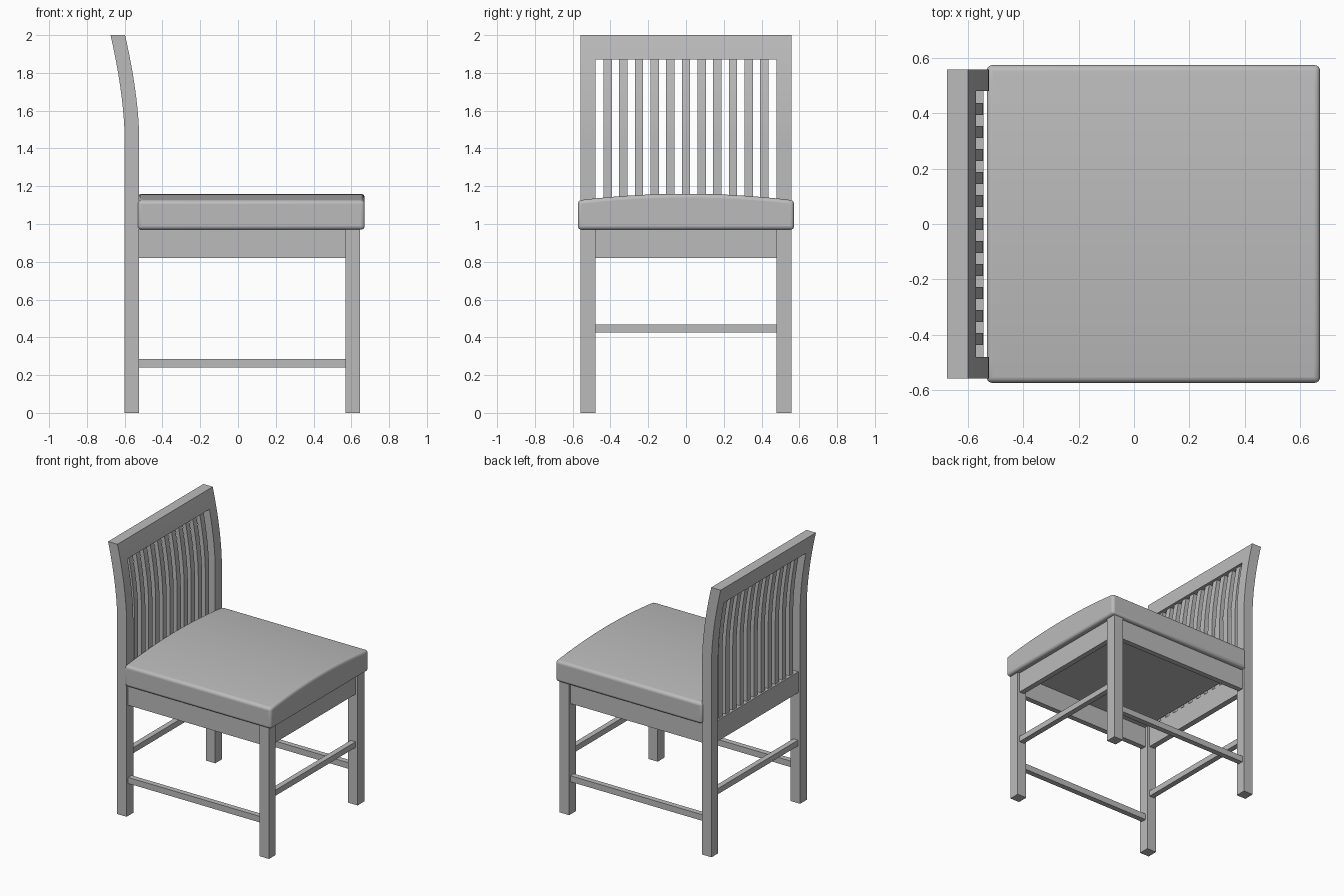
import bpy, bmesh, math

cube = bpy.data.objects.get("Cube")
if cube:
    bpy.data.objects.remove(cube)

grey = bpy.data.materials.new("plain grey")
grey.use_nodes = True
COLOUR = (0.5, 0.5, 0.5, 1)
grey.diffuse_color = COLOUR
grey.node_tree.nodes["Principled BSDF"].inputs["Base Color"].default_value = COLOUR


def finish(name, bm):
    bmesh.ops.recalc_face_normals(bm, faces=bm.faces)
    mesh = bpy.data.meshes.new(name)
    bm.to_mesh(mesh)
    bm.free()
    mesh.materials.append(grey)
    obj = bpy.data.objects.new(name, mesh)
    bpy.context.collection.objects.link(obj)
    return obj


def prism(name, outline, axis, lo, hi):
    """Extrude an outline along x (outline in y, z) or along y (outline in x, z)."""
    bm = bmesh.new()
    place = (lambda a, b: (lo, a, b)) if axis == "x" else (lambda a, b: (a, lo, b))
    face = bm.faces.new([bm.verts.new(place(a, b)) for a, b in outline])
    ext = bmesh.ops.extrude_face_region(bm, geom=[face])
    verts = [v for v in ext["geom"] if isinstance(v, bmesh.types.BMVert)]
    shift = (hi - lo, 0, 0) if axis == "x" else (0, hi - lo, 0)
    bmesh.ops.translate(bm, verts=verts, vec=shift)
    return finish(name, bm)


def box(name, x, y, z):
    return prism(name, [(x[0], z[0]), (x[1], z[0]), (x[1], z[1]), (x[0], z[1])], "y", *y)


def smooth(obj, angle):
    bpy.ops.object.select_all(action="DESELECT")
    obj.select_set(True)
    bpy.context.view_layer.objects.active = obj
    bpy.ops.object.shade_smooth_by_angle(angle=math.radians(angle))


def lean(z):
    """Backward sweep of the backrest at height z."""
    return 0.075 * (max(0, z - 1.45) / 0.55) ** 1.7


def swept(name, x, y, z):
    """Upright member that follows the backrest curve."""
    bends = [1.45 + 0.55 * i / 10 for i in range(11)]
    levels = [z[0]] + [b for b in bends if z[0] < b < z[1]] + [z[1]]
    outline = [(x[1] - lean(h), h) for h in levels]
    outline += [(x[0] - lean(h), h) for h in reversed(levels)]
    smooth(prism(name, outline, "y", *y), 30)


SEAT = 0.975
REAR, FRONT = (-0.6, -0.523), (0.568, 0.645)

# Legs, side aprons and low side stretchers
for side, s in (("left", 1), ("right", -1)):
    leg_y = sorted((s * 0.48, s * 0.558))
    swept("rear_leg_" + side, REAR, leg_y, (0, 2))
    box("front_leg_" + side, FRONT, leg_y, (0, SEAT))
    box("side_apron_" + side, (REAR[1], FRONT[0]), sorted((s * 0.5, s * 0.54)), (0.82, SEAT))
    box("side_stretcher_" + side, (REAR[1], FRONT[0]), sorted((s * 0.5, s * 0.54)), (0.24, 0.285))

# Front and rear aprons with the higher cross stretchers
box("front_apron", (0.588, 0.628), (-0.48, 0.48), (0.82, SEAT))
box("rear_apron", (-0.585, -0.543), (-0.48, 0.48), (0.82, SEAT))
box("front_stretcher", (0.588, 0.628), (-0.48, 0.48), (0.425, 0.467))
box("rear_stretcher", (-0.583, -0.543), (-0.48, 0.48), (0.425, 0.467))

# Backrest: top rail and slats
swept("top_rail", REAR, (-0.48, 0.48), (1.87, 2))
for i in range(11):
    y = (i - 5) * 0.083
    swept(f"back_slat_{i + 1}", (-0.573, -0.543), (y - 0.022, y + 0.022), (SEAT, 1.87))

# Crowned cushion with rounded edges
half, steps = 0.573, 16
crown = [half - 2 * half * i / steps for i in range(steps + 1)]
outline = [(-half, SEAT - 0.005), (half, SEAT - 0.005)]
outline += [(y, 1.16 - 0.035 * (y / half) ** 2) for y in crown]
cushion = prism("seat_cushion", outline, "x", -0.531, 0.671)
bevel = cushion.modifiers.new("rounded edges", "BEVEL")
bevel.width = 0.02
bevel.segments = 4
bevel.limit_method = "ANGLE"
bevel.angle_limit = math.radians(40)
smooth(cushion, 40)
